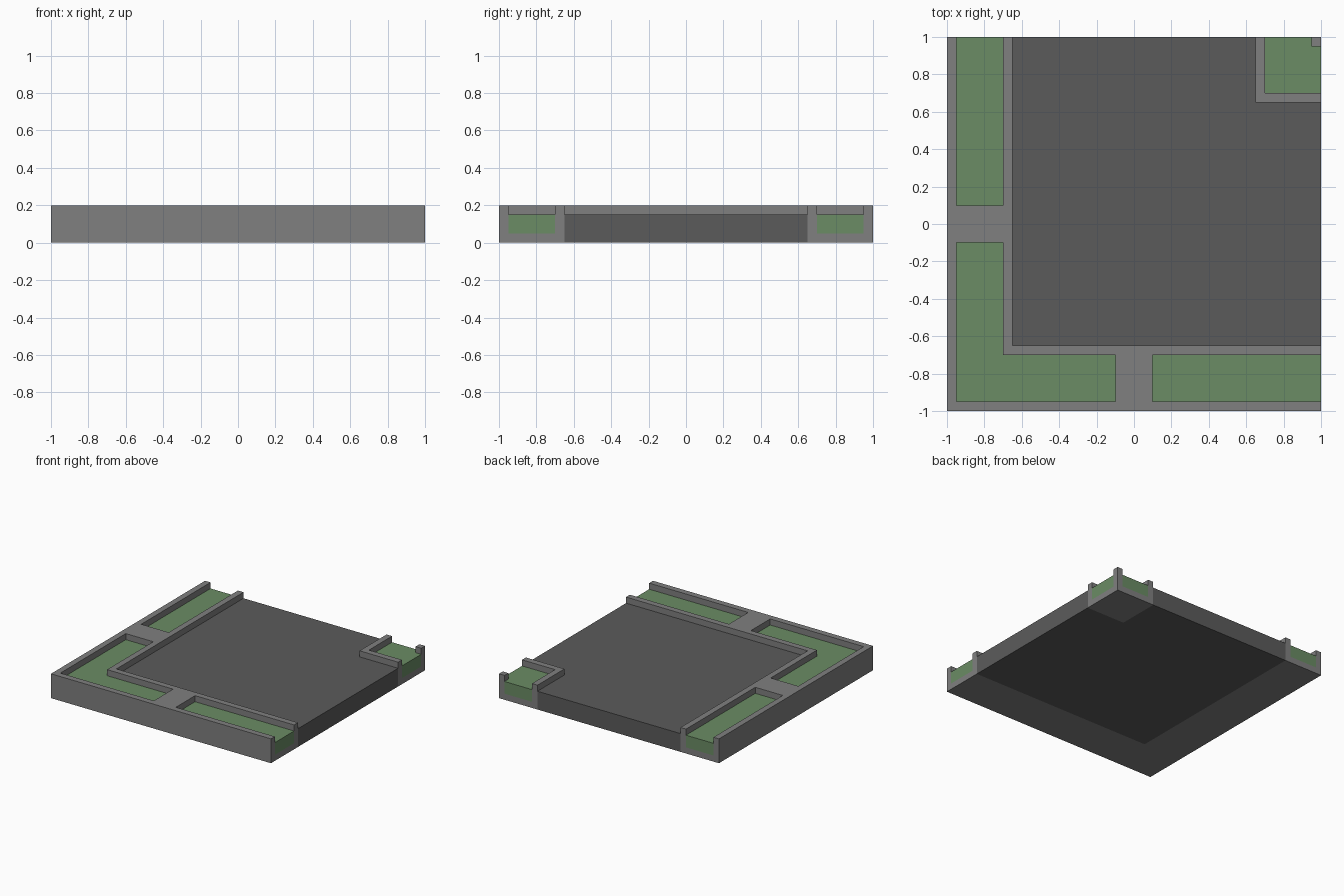
import bpy, bmesh

if "Cube" in bpy.data.objects:
    bpy.data.objects.remove(bpy.data.objects["Cube"])


def material(name, rgb):
    m = bpy.data.materials.new(name)
    m.diffuse_color = (*rgb, 1)
    m.use_nodes = True
    m.node_tree.nodes["Principled BSDF"].inputs["Base Color"].default_value = m.diffuse_color
    return m


CONCRETE = material("concrete grey", (0.215, 0.215, 0.215))
ASPHALT = material("asphalt dark grey", (0.105, 0.105, 0.105))
GRASS = material("grass green", (0.145, 0.262, 0.128))


def finish(name, bm, mat):
    mesh = bpy.data.meshes.new(name)
    bm.to_mesh(mesh)
    bm.free()
    mesh.materials.append(mat)
    obj = bpy.data.objects.new(name, mesh)
    bpy.context.collection.objects.link(obj)
    return obj


def prism(name, outline, z0, z1, mat):
    """Extrude a flat outline from z0 up to z1."""
    bm = bmesh.new()
    face = bm.faces.new([bm.verts.new((x, y, z0)) for x, y in outline])
    ext = bmesh.ops.extrude_face_region(bm, geom=[face])
    for v in ext["geom"]:
        if isinstance(v, bmesh.types.BMVert):
            v.co.z = z1
    bmesh.ops.recalc_face_normals(bm, faces=bm.faces)
    return finish(name, bm, mat)


def rect(x0, y0, x1, y1):
    return [(x0, y0), (x1, y0), (x1, y1), (x0, y1)]


def bed(name, outline, sidewalk):
    """Cut a pocket into the sidewalk and fill it with grass."""
    over = [tuple(1.1 if c == 1 else c for c in p) for p in outline]
    cutter = prism("cutter", over, 0.05, 0.3, CONCRETE)
    cutter.hide_render = True
    mod = sidewalk.modifiers.new("pocket", "BOOLEAN")
    mod.operation = "DIFFERENCE"
    mod.solver = "EXACT"
    mod.object = cutter
    bpy.context.view_layer.objects.active = sidewalk
    bpy.ops.object.modifier_apply(modifier=mod.name)
    bpy.data.objects.remove(cutter)
    prism(name, outline, 0.05, 0.15, GRASS)


def marking(name, outline):
    """Thin rounded ring painted on the road."""
    bm = bmesh.new()
    bm.faces.new([bm.verts.new((x, y, 0.151)) for x, y in outline])
    bmesh.ops.bevel(bm, geom=bm.verts[:], offset=0.018, segments=3,
                    profile=0.5, affect="VERTICES")
    face = max(bm.faces, key=lambda f: f.calc_area())
    bmesh.ops.inset_region(bm, faces=[face], thickness=0.012)
    bmesh.ops.delete(bm, geom=[face], context="FACES")
    finish(name, bm, CONCRETE)


# road slab
prism("road", [(-.65, -.65), (1, -.65), (1, .65), (.65, .65), (.65, 1), (-.65, 1)],
      0, 0.15, ASPHALT)

# sidewalks
outer = prism("outer_sidewalk",
              [(-1, -1), (1, -1), (1, -.65), (-.65, -.65), (-.65, 1), (-1, 1)],
              0, 0.2, CONCRETE)
corner = prism("corner_sidewalk", rect(.65, .65, 1, 1), 0, 0.2, CONCRETE)

# grass beds sunk into the sidewalks
bed("left_grass", rect(-.95, .1, -.7, 1), outer)
bed("bend_grass", [(-.95, -.95), (-.1, -.95), (-.1, -.7), (-.7, -.7), (-.7, -.1), (-.95, -.1)], outer)
bed("front_grass", rect(.1, -.95, 1, -.7), outer)
bed("corner_grass", [(.7, .7), (1, .7), (1, .95), (.95, .95), (.95, 1), (.7, 1)], corner)

# dashed markings, long outer lanes and short inner corner
for i in range(7):
    c = -0.3 + 0.2 * i
    marking("left_dash", rect(-.55, c - .05, -.5, c + .05))
    marking("front_dash", rect(c - .05, -.55, c + .05, -.5))
for c in (0.7, 0.9):
    marking("corner_dash_y", rect(.5, c - .05, .55, c + .05))
    marking("corner_dash_x", rect(c - .05, .5, c + .05, .55))
marking("bend_dash", [(-.55, -.55), (-.45, -.55), (-.45, -.5), (-.5, -.5), (-.5, -.45), (-.55, -.45)])
marking("corner_dot", rect(.5, .5, .55, .55))
